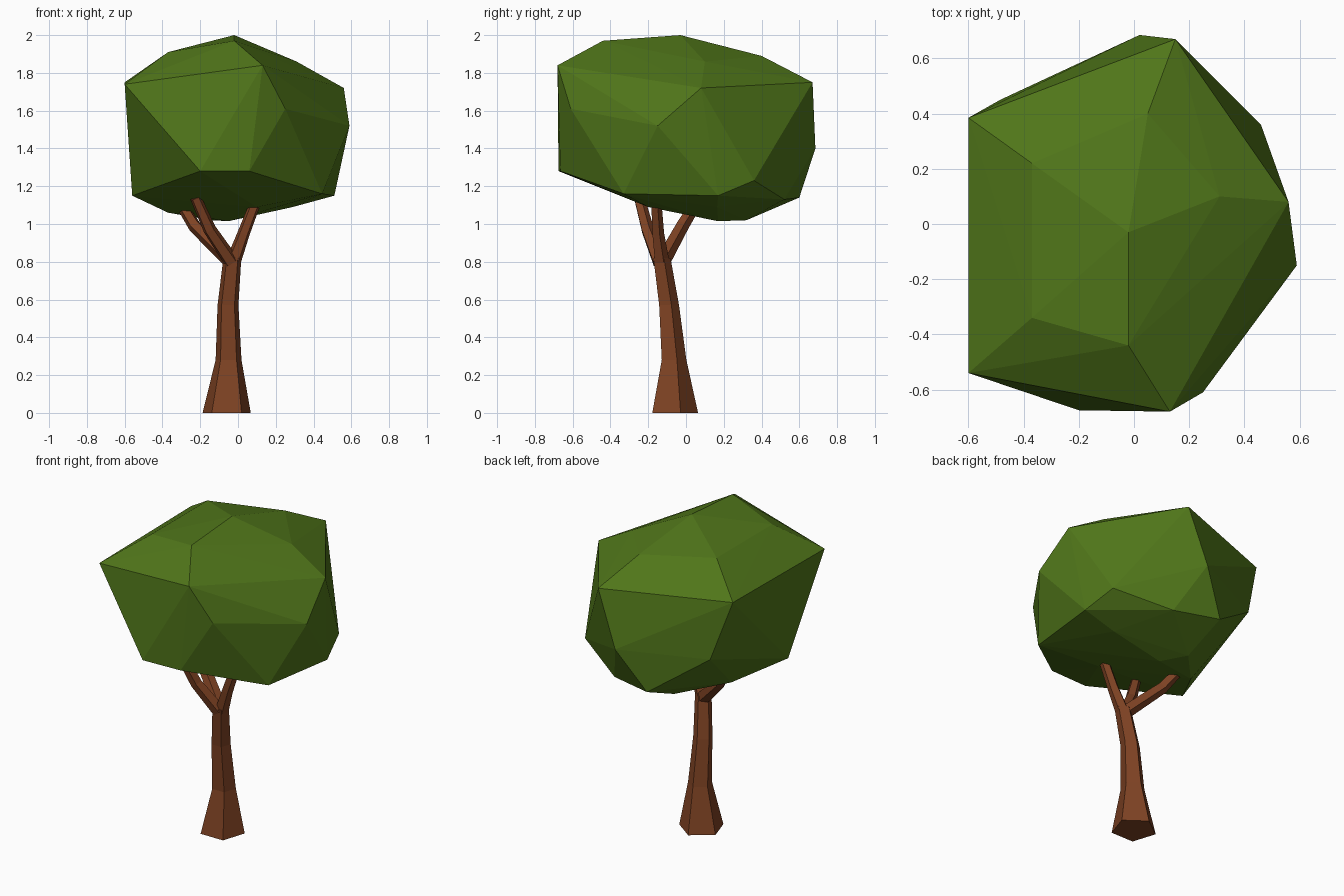
import bpy, bmesh, math
from mathutils import Vector

if "Cube" in bpy.data.objects:
    bpy.data.objects.remove(bpy.data.objects["Cube"])

def material(name, rgb):
    m = bpy.data.materials.new(name)
    m.diffuse_color = (*rgb, 1)
    m.use_nodes = True
    m.node_tree.nodes["Principled BSDF"].inputs["Base Color"].default_value = m.diffuse_color
    return m

bark = material("bark", (0.21, 0.055, 0.017))
leaf = material("leaf", (0.08, 0.18, 0.01))

def finish(name, bm, mat):
    bmesh.ops.recalc_face_normals(bm, faces=bm.faces)
    me = bpy.data.meshes.new(name)
    bm.to_mesh(me)
    bm.free()
    me.materials.append(mat)
    ob = bpy.data.objects.new(name, me)
    bpy.context.collection.objects.link(ob)
    return ob

def limb(name, path, sides, level=False):
    """Loft a polygon along (x, y, z, radius) points."""
    bm = bmesh.new()
    pts = [Vector(p[:3]) for p in path]
    rings = []
    for i, p in enumerate(pts):
        d = pts[min(i + 1, len(pts) - 1)] - pts[max(i - 1, 0)]
        q = Vector((0, 0, 1)).rotation_difference(Vector((0, 0, 1)) if level else d)
        ring = []
        for k in range(sides):
            a = math.pi / 2 + 2 * math.pi * k / sides
            r = path[i][3]
            ring.append(bm.verts.new(p + q @ Vector((r * math.cos(a), r * math.sin(a), 0))))
        rings.append(ring)
    for a, b in zip(rings, rings[1:]):
        for k in range(sides):
            n = (k + 1) % sides
            bm.faces.new((a[k], a[n], b[n], b[k]))
    bm.faces.new(rings[0])
    bm.faces.new(rings[-1])
    return finish(name, bm, bark)

# Five-sided trunk, flared at the foot and leaning forward
limb("trunk", [(-.06, -.07, 0, .134), (-.05, -.07, .28, .072),
               (-.053, -.095, .57, .058), (-.03, -.132, .82, .05)], 5, True)

# Three branches reaching into the crown
limb("branch_left", [(-.035, -.125, .80, .042), (-.23, -.02, .99, .036), (-.31, .06, 1.12, .03)], 5)
limb("branch_front", [(-.035, -.14, .80, .042), (-.15, -.205, .97, .036), (-.225, -.25, 1.14, .03)], 5)
limb("branch_right", [(-.025, -.13, .80, .042), (.03, -.15, .95, .034), (.095, -.16, 1.12, .03)], 5)

# Faceted crown: convex hull of its corner points
corners = [
    (-.02, -.03, 2.0), (-.02, -.44, 1.97), (-.37, -.34, 1.91), (-.37, .22, 1.91),
    (.05, .40, 1.89), (.31, .10, 1.86),
    (-.60, -.54, 1.74), (-.60, .385, 1.75), (.13, -.68, 1.84), (.15, .67, 1.75),
    (.56, .08, 1.72), (.59, -.15, 1.52), (.25, -.61, 1.61), (.02, .685, 1.40),
    (-.485, .45, 1.38), (.46, .36, 1.23), (-.20, -.675, 1.28), (.06, -.665, 1.28),
    (.51, .17, 1.15), (.445, -.33, 1.16), (-.56, -.23, 1.15), (-.145, .60, 1.14),
    (.14, .52, 1.13), (.29, .165, 1.09), (.10, -.20, 1.09), (-.37, .07, 1.06),
    (-.14, .32, 1.02), (-.05, .17, 1.015),
]
bm = bmesh.new()
for c in corners:
    bm.verts.new(c)
bmesh.ops.convex_hull(bm, input=bm.verts)
bmesh.ops.delete(bm, geom=[v for v in bm.verts if not v.link_faces], context='VERTS')
finish("crown", bm, leaf)
